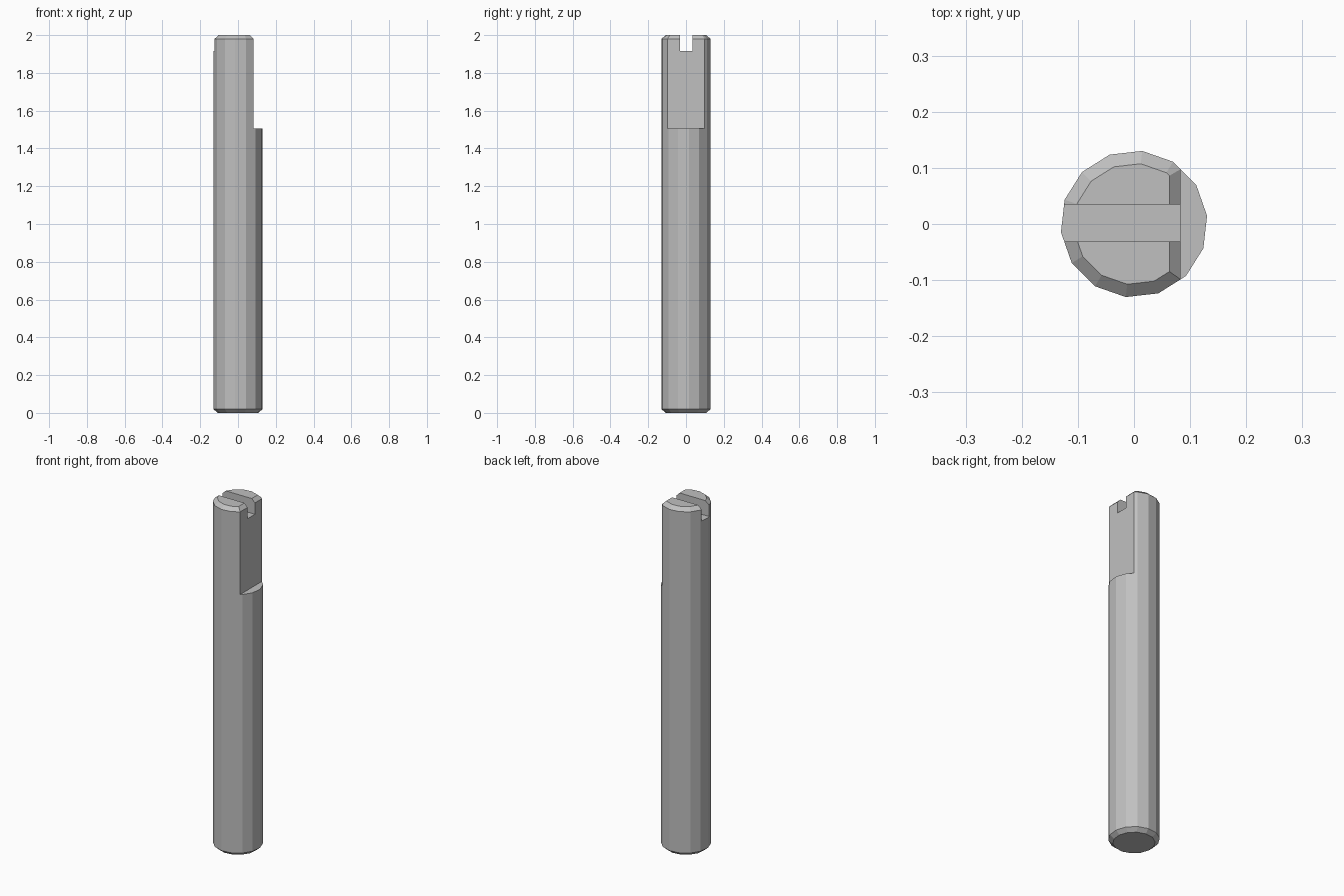
import bpy, bmesh, math

default = bpy.data.objects.get("Cube")
if default:
    bpy.data.objects.remove(default, do_unlink=True)

SIDES, RADIUS, HEIGHT = 14, 0.131, 2.0
CHAMFER, END_RADIUS = 0.02, 0.108

steel = bpy.data.materials.new("steel grey")
steel.use_nodes = True
colour = (0.53, 0.53, 0.53, 1)
steel.diffuse_color = colour
steel.node_tree.nodes["Principled BSDF"].inputs["Base Color"].default_value = colour


def make_object(name, bm):
    bmesh.ops.recalc_face_normals(bm, faces=bm.faces)
    mesh = bpy.data.meshes.new(name)
    bm.to_mesh(mesh)
    bm.free()
    mesh.materials.append(steel)
    obj = bpy.data.objects.new(name, mesh)
    bpy.context.collection.objects.link(obj)
    return obj


def make_cutter(name, low, high):
    bm = bmesh.new()
    bmesh.ops.create_cube(bm, size=1)
    for v in bm.verts:
        v.co = [b if c > 0 else a for c, a, b in zip(v.co, low, high)]
    obj = make_object(name, bm)
    obj.hide_render = True
    return obj


# Faceted shaft with a chamfer at each end
bm = bmesh.new()
rings = []
for z, r in ((0, END_RADIUS), (CHAMFER, RADIUS),
             (HEIGHT - CHAMFER, RADIUS), (HEIGHT, END_RADIUS)):
    angles = [math.tau * i / SIDES + math.pi / SIDES * 0.5 for i in range(SIDES)]
    rings.append([bm.verts.new((r * math.cos(a), r * math.sin(a), z)) for a in angles])
for lower, upper in zip(rings, rings[1:]):
    for i in range(SIDES):
        j = (i + 1) % SIDES
        bm.faces.new((lower[i], lower[j], upper[j], upper[i]))
bm.faces.new(rings[0][::-1])
bm.faces.new(rings[-1])
shaft = make_object("slotted_shaft", bm)

# Side flat near the top, and the slot across the end
cutters = [make_cutter("flat_cutter", (0.083, -0.3, 1.505), (0.3, 0.3, 2.2)),
           make_cutter("slot_cutter", (-0.3, -0.031, 1.915), (0.3, 0.035, 2.2))]

# Sloping top edge above the flat
edge_cutter = make_cutter("edge_cutter", (0, -0.3, 0), (0.2, 0.3, 0.2))
edge_cutter.rotation_euler.y = math.radians(-45)
edge_cutter.location = (0.073 - 0.1 * math.sqrt(0.5) + 0.0707, 0, 1.99)
cutters.append(edge_cutter)
# Centre the box's lower left face on the edge being trimmed
for v in edge_cutter.data.vertices:
    v.co.y *= 1
    v.co.z -= 0.1

for cutter in cutters:
    mod = shaft.modifiers.new(cutter.name, "BOOLEAN")
    mod.operation = "DIFFERENCE"
    mod.solver = "EXACT"
    mod.object = cutter

# Bake the cuts and discard the helpers
bpy.context.view_layer.update()
graph = bpy.context.evaluated_depsgraph_get()
baked = bpy.data.meshes.new_from_object(shaft.evaluated_get(graph))
shaft.modifiers.clear()
shaft.data = baked
shaft.data.materials.clear()
shaft.data.materials.append(steel)
for cutter in cutters:
    bpy.data.objects.remove(cutter, do_unlink=True)
for face in shaft.data.polygons:
    face.material_index = 0
    face.use_smooth = False
